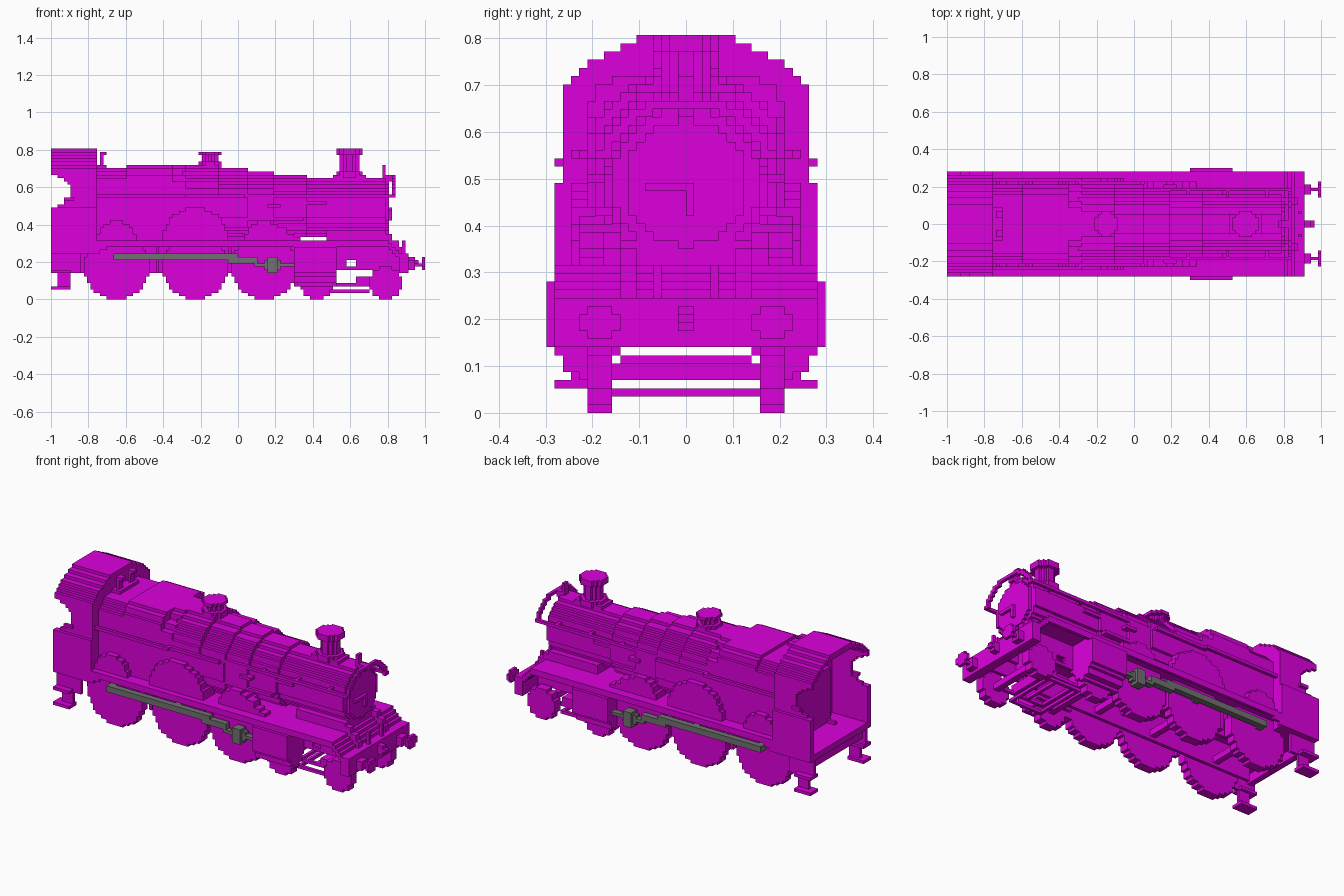
import bpy, bmesh, math
from mathutils import Vector

cube = bpy.data.objects.get("Cube")
if cube:
    bpy.data.objects.remove(cube)

U = 2 / 114  # size of one block; all measures below are in blocks


def material(name, rgb):
    m = bpy.data.materials.new(name)
    m.use_nodes = True
    m.diffuse_color = (*rgb, 1)
    m.node_tree.nodes["Principled BSDF"].inputs["Base Color"].default_value = (*rgb, 1)
    return m


MAGENTA = material("magenta paint", (0.72, 0.0, 0.72))
GREY = material("grey steel", (0.165, 0.165, 0.165))


class Part:
    """Collects stepped solids and turns them into one object."""

    def __init__(self, name, mat=MAGENTA):
        self.name, self.mat, self.bm = name, mat, bmesh.new()

    def stepped(self, axis, lo, hi, rows, mirror=False):
        """Extrude rows (z0, z1, a0, a1) along x or y as one stepped outline."""
        outline = []
        for z0, z1, a0, a1 in rows:
            outline += [(a1, z0), (a1, z1)]
        for z0, z1, a0, a1 in reversed(rows):
            outline += [(a0, z1), (a0, z0)]
        clean = [p for i, p in enumerate(outline) if p != outline[i - 1]]
        for s in ((1, -1) if mirror else (1,)):
            def put(p, d):
                return Vector((d, s * p[0], p[1]) if axis == "x" else (p[0], s * d, p[1])) * U
            face = self.bm.faces.new([self.bm.verts.new(put(p, lo)) for p in clean])
            ext = bmesh.ops.extrude_face_region(self.bm, geom=[face])["geom"]
            step = put((0, 0), hi) - put((0, 0), lo)
            bmesh.ops.translate(self.bm, vec=step, verts=[v for v in ext if isinstance(v, bmesh.types.BMVert)])
        return self

    def box(self, x0, x1, y0, y1, z0, z1, mirror=False):
        return self.stepped("x", x0, x1, [(z0, z1, y0, y1)], mirror)

    def slab(self, x0, x1, half, z0, z1):
        return self.box(x0, x1, -half, half, z0, z1)

    def drum(self, x0, x1, half, z0, z1):
        """Upright stepped drum, eight-sided in plan."""
        for i in range(3):
            self.slab(x0 + i, x1 - i, half - 2 + i, z0, z1)
        return self

    def done(self):
        bmesh.ops.recalc_face_normals(self.bm, faces=self.bm.faces)
        mesh = bpy.data.meshes.new(self.name)
        self.bm.to_mesh(mesh)
        self.bm.free()
        mesh.materials.append(self.mat)
        bpy.context.collection.objects.link(bpy.data.objects.new(self.name, mesh))


def disc(c, cz, r, bottom=-99, limit=99):
    """Rows of a stepped disc, cut off below bottom and narrowed to limit."""
    rows = []
    for z in range(max(round(cz - r), bottom), round(cz + r)):
        h = round(math.sqrt(max(r * r - (z + 0.5 - cz) ** 2, 0)))
        h = min(max(h, 1), limit)
        rows.append((z, z + 1, c - h, c + h))
    return rows


def mirrored_rows(z, halves):
    return [(z + i, z + i + 1, -h, h) for i, h in enumerate(halves)]


# Cab: roof shell, sides with a cut-away, front sheet, floor
ROOF = (14, 13, 12, 10, 8, 6)
roof = Part("cab_roof")
for i, (outer, inner) in enumerate(zip(ROOF, (12, 11, 9, 7, 0, 0))):
    roof.box(-57, -43, inner, outer, 40 + i, 41 + i, True)
roof.done()
cut = [-55, -53] + [-51] * 5 + [-52, -53, -55, -57, -57]
sides = Part("cab_sides").box(-57, -43, 15, 16, 14, 28, True)
sides.stepped("y", 14, 15, [(14, 28, -57, -43)] + [(28 + i, 29 + i, x, -43) for i, x in enumerate(cut)], True)
sides.box(-53, -50, 15, 16, 30, 31, True).done()
Part("cab_front").stepped("x", -44, -43, [(14, 40, -14, 14)] + mirrored_rows(40, ROOF)).done()
Part("cab_floor").slab(-57, -43, 15, 14, 16).slab(-56, -54, 14, 11, 14).done()
Part("cab_backhead").slab(-47, -44, 9, 16, 34).done()
steps = Part("cab_steps").box(-57, -48, 13, 14, 8, 14, True).box(-55, -51, 13, 14, 4, 8, True)
for z in (3, 8):
    steps.box(-57, -51, 12, 16, z, z + 1, True)
steps.done()

# Square-topped firebox, stepping in towards the boiler
fire = Part("firebox")
fire.stepped("x", -43, -20, [(18, 37, -12, 12), (37, 38, -11, 11), (38, 39, -10, 10), (39, 40, -9, 9)])
fire.stepped("x", -34, -20, [(18, 38, -12, 12), (38, 40, -11, 11), (40, 41, -9, 9)])
fire.stepped("x", -20, -16, [(18, 36, -12, 12), (36, 38, -10, 10), (38, 40, -7, 7), (40, 41, -5, 5)])
fire.done()

# Tapered boiler and smokebox
boiler = Part("boiler")
for x0, x1, r, z in ((-17, -6, 13, 17), (-6, 3, 12, 17), (3, 11, 11, 17), (11, 17, 10, 18),
                     (17, 21, 10, 19), (21, 45, 9, 19)):
    boiler.stepped("x", x0, x1, disc(0, 28, r, z, 12))
boiler.done()
Part("smokebox_saddle").slab(27, 45, 8, 18, 21).done()
door = Part("smokebox_door").stepped("x", 45, 46, disc(0, 28, 7.5))
door.box(46, 47, -5, 1, 27, 28).box(46, 47, 0, 1, 24, 28).done()

# Chimney and dome
Part("chimney").slab(29, 39, 3, 37, 38).drum(30, 38, 4, 37, 39).drum(31, 37, 3, 39, 44).drum(
    30, 38, 4, 44, 46).done()
Part("dome").drum(-12, -5, 4, 40, 42).drum(-11, -6, 3, 42, 44).drum(-12, -5, 4, 44, 45).done()
whistle = Part("whistles").slab(-43, -40, 5, 40, 41)
whistle.box(-42, -41, 2, 4, 41, 44, True).box(-42, -40, 2, 4, 44, 45, True).done()

# Handrails, with an arch over the smokebox front
rail = Part("handrails").box(-43, -16, 13, 14, 31, 32, True).box(-17, 2, 12, 13, 31, 32, True)
rail.box(2, 48, 10, 11, 31, 32, True)
for x in (4, 16, 28, 40):
    rail.box(x, x + 1, 8, 10, 31, 32, True)
for z, y0, y1 in ((31, 9, 11), (32, 9, 10), (33, 8, 10), (34, 7, 9), (35, 6, 8), (36, 4, 7), (37, 0, 5)):
    rail.box(47, 48, y0, y1, z, z + 1, True)
rail.slab(45, 47, 1, 36, 38).done()
Part("lamp_irons").box(44, 45, -1, 1, 37, 41).box(50, 51, 3, 4, 14, 18, True).done()
pipes = Part("side_pipes").box(17, 27, 9, 10, 29, 30, True).box(9, 13, 10, 12, 28, 29, True)
pipes.box(-6, 20, 9, 11, 24, 25, True).done()

# Splashers above the driving wheels, and stepped sand boxes
splash = Part("splashers")
for x, r, y in ((-37, 6, 14), (-13, 10, 14), (8, 6, 13)):
    splash.stepped("y", 8, y, disc(x, 18, r, 18), True)
splash.stepped("y", 10, 13, [(18, 19, 8, 19), (19, 20, 8, 17), (20, 22, 8, 15)], True).done()

# Running plate, shallow valance curving down at the cab, drop to the buffer beam
plate = Part("running_plate").slab(-43, 46, 16, 17, 18).box(-43, 46, 15, 16, 16, 17, True)
plate.stepped("y", 15, 16, [(14, 15, -43, -42), (15, 16, -43, -40)], True)
plate.slab(46, 47, 16, 15, 17).slab(47, 48, 16, 14, 16).slab(48, 49, 16, 13, 15)
plate.slab(49, 52, 16, 13, 14).done()
Part("buffer_beam").slab(49, 52, 16, 8, 14).done()

# Main frames with an opening ahead of the cylinders
frame = Part("frames").box(-50, 30, 7, 8, 8, 17, True).box(30, 33, 7, 8, 9, 17, True)
frame.box(33, 36, 7, 8, 12, 17, True).box(33, 36, 7, 8, 9, 10, True).box(36, 49, 7, 8, 9, 15, True)
frame.stepped("y", 6, 8, [(14, 16, 36, 50), (16, 18, 36, 49), (18, 20, 45, 47)], True)
for x in (-25, -2, 18, 38):
    frame.slab(x, x + 1, 7, 12, 17)
frame.done()

# Cylinders
Part("cylinders").stepped("x", 17, 30, [
    (4, 5, 11, 13), (5, 7, 9, 15), (7, 8, 8, 16), (8, 16, 8, 17), (16, 17, 8, 16)], True).done()


def wheel_set(name, x, r):
    w = Part(name).stepped("y", 9, 12, disc(x, r, r), True)
    w.slab(x - 1, x + 1, 9, r - 1, r + 1).done()


for name, x in (("rear", -37), ("middle", -13), ("front", 8)):
    wheel_set(name + "_driving_wheels", x, 10)
for name, x in (("rear", 24), ("front", 45)):
    wheel_set(name + "_bogie_wheels", x, 5)

# Bogie frame and stays
bogie = Part("bogie").box(23, 46, 7, 8, 4, 5, True).box(28, 40, 8, 9, 2, 3, True)
for x in (28, 34, 39):
    bogie.slab(x, x + 1, 8, 4, 5)
bogie.slab(28, 29, 8, 2, 3).slab(39, 40, 8, 2, 3).slab(36, 40, 8, 5, 7).done()
Part("brake_gear").box(-25, -24, 9, 11, 8, 17, True).box(-3, -2, 9, 11, 8, 17, True).done()

# Grey coupling rods, crossheads and piston rods
rods = Part("rods", GREY).box(-38, 0, 13, 15, 12, 14, True).box(-3, 6, 13, 15, 11, 13, True)
rods.box(5, 17, 13, 15, 10, 11, True).box(8, 13, 13, 15, 9, 12, True).box(9, 12, 13, 16, 8, 13, True)
rods.box(-38, -36, 12, 13, 12, 14, True).box(-14, -12, 12, 13, 12, 14, True).done()

# Buffers and coupling hook
buffers = Part("buffers").box(52, 56, 10, 11, 10, 11, True).box(52, 54, 9, 12, 9, 12, True)
buffers.stepped("x", 56, 57, [(9, 10, 9, 12), (10, 12, 8, 13), (12, 13, 9, 12)], True).done()
Part("coupling_hook").slab(52, 54, 1, 10, 13).slab(54, 55, 1, 11, 12).done()
